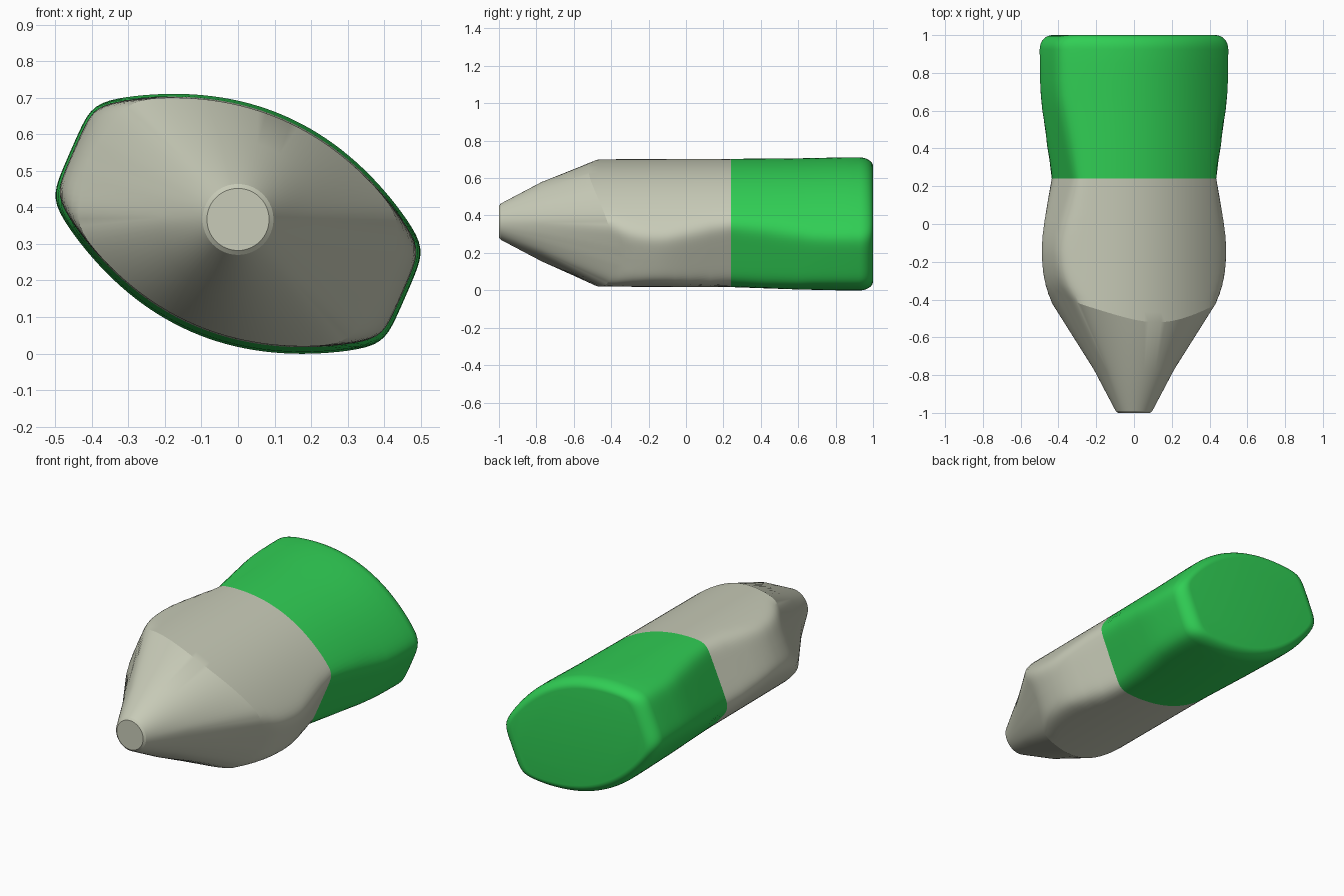
import bpy, bmesh, math

cube = bpy.data.objects.get("Cube")
if cube:
    bpy.data.objects.remove(cube, do_unlink=True)

N = 128
TILT = math.radians(23.6)
# Denser angles near the narrow sides, where the corners are
ANGLES = [p - 0.3 * math.sin(2 * p) for p in (2 * math.pi * i / N for i in range(N))]

# Half width and half thickness along the length
WIDTH = [(-0.52, 0.36), (-0.44, 0.395), (-0.37, 0.437), (-0.31, 0.465), (-0.25, 0.481),
         (-0.19, 0.489), (-0.13, 0.491), (-0.06, 0.484), (0.02, 0.467), (0.24, 0.408),
         (0.60, 0.480), (0.68, 0.492), (0.76, 0.498), (0.92, 0.500), (1.0, 0.500)]
THICK = [(-0.52, 0.305), (0.24, 0.308), (0.85, 0.322), (1.0, 0.322)]


def material(name, rgb):
    m = bpy.data.materials.new(name)
    m.use_nodes = True
    m.diffuse_color = (*rgb, 1)
    bsdf = m.node_tree.nodes["Principled BSDF"]
    bsdf.inputs["Base Color"].default_value = (*rgb, 1)
    bsdf.inputs["Roughness"].default_value = 0.6
    return m


def lookup(table, y):
    for (a, va), (b, vb) in zip(table, table[1:]):
        if y <= b:
            return va + (vb - va) * max(0, (y - a) / (b - a))
    return table[-1][1]


def section_radius(t, y, inset=0.0):
    """Flat sides with arched top and bottom, softly rounded at the corners."""
    w, v = lookup(WIDTH, y) - inset, lookup(THICK, y) - inset * 0.7
    c, s, k = abs(math.cos(t)), abs(math.sin(t)), 0.72
    side = w / max(c, 1e-4)
    arch = 2 * v / (s + math.sqrt(s * s + 4 * k * c * c * v))
    return (side ** -22 + arch ** -22) ** (-1 / 22)


def point(t, r, y, zc):
    u, v = r * math.cos(t), r * math.sin(t)
    return (u * math.cos(TILT) + v * math.sin(TILT), y,
            zc - u * math.sin(TILT) + v * math.cos(TILT))


def circle_ring(y, r):
    return [point(t, r, y, 0.367) for t in ANGLES]


def body_ring(y, inset=0.0, y_end=None):
    zc = 0.36 if y < 0.24 else 0.355 + 0.005 * max(0, (0.6 - y) / 0.36)
    return [point(t, section_radius(t, y, inset), y_end or y, zc) for t in ANGLES]


def shoulder_ring(f):
    """Ring that starts on the curved shoulder edge and levels out as f goes to 1."""
    ring = []
    for t in ANGLES:
        start = -0.35 - 0.17 * abs(math.sin(t))
        y = start + (-0.10 - start) * f
        ring.append(point(t, section_radius(t, y), y, 0.36))
    return ring


def loft(name, rings, mat, cap_start=False, cap_end=False):
    bm = bmesh.new()
    loops = [[bm.verts.new(p) for p in ring] for ring in rings]
    for a, b in zip(loops, loops[1:]):
        for i in range(N):
            j = (i + 1) % N
            bm.faces.new((a[i], a[j], b[j], b[i]))
    if cap_start:
        bm.faces.new(loops[0])
    if cap_end:
        bm.faces.new(loops[-1])
    bmesh.ops.recalc_face_normals(bm, faces=bm.faces)
    # Make sure the shell faces outward even where an end is open
    side = max(bm.faces, key=lambda f: f.calc_center_median().z)
    if side.normal.z < 0:
        bmesh.ops.reverse_faces(bm, faces=bm.faces)
    me = bpy.data.meshes.new(name)
    bm.to_mesh(me)
    bm.free()
    me.materials.append(mat)
    ob = bpy.data.objects.new(name, me)
    bpy.context.collection.objects.link(ob)
    bpy.ops.object.select_all(action='DESELECT')
    ob.select_set(True)
    bpy.context.view_layer.objects.active = ob
    bpy.ops.object.shade_smooth_by_angle(angle=math.radians(19))
    return ob


grey = material("warm_grey", (0.58, 0.60, 0.48))
green = material("bright_green", (0.03, 0.62, 0.09))

# Grey upper body: round nozzle tip, cone, curved shoulder, waist
upper = [circle_ring(-1.0, 0.085), circle_ring(-0.99, 0.097), circle_ring(-0.77, 0.213)]
upper += [shoulder_ring(f / 8) for f in range(9)]
upper += [body_ring(y) for y in (-0.06, 0.02, 0.13, 0.24)]
loft("upper_body", upper, grey, cap_start=True)

# Green base: flares out from the waist to a rounded flat end
base = [body_ring(y) for y in (0.24, 0.42, 0.60, 0.68, 0.76, 0.85, 0.925)]
R = 0.075
for i in range(1, 9):
    a = math.pi / 2 * i / 8
    base.append(body_ring(0.925, R * (1 - math.cos(a)), 0.925 + R * math.sin(a)))
loft("base", base, green, cap_end=True)
